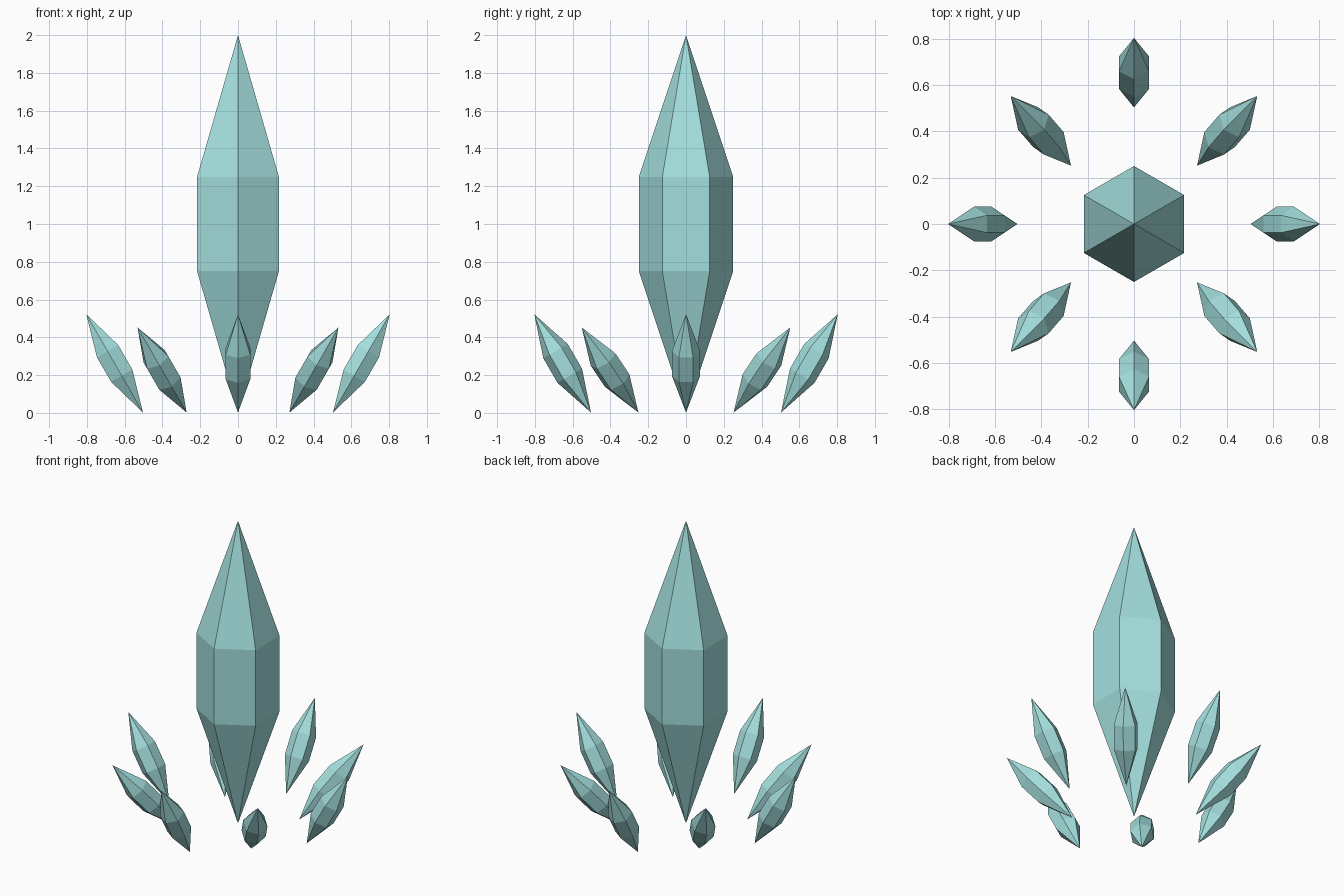
import bpy
import bmesh
from math import radians
from mathutils import Vector, Euler

cube = bpy.data.objects.get("Cube")
if cube:
    bpy.data.objects.remove(cube)

# Single crystal colour
teal = bpy.data.materials.new("pale_teal")
teal.use_nodes = True
colour = (0.37, 0.74, 0.73, 1)
teal.diffuse_color = colour
teal.node_tree.nodes["Principled BSDF"].inputs["Base Color"].default_value = colour


def crystal(name, base, size, rotation=(0, 0, 0)):
    """Six-sided prism with a long point at each end, rooted at its lower tip."""
    bm = bmesh.new()
    bmesh.ops.create_cone(bm, cap_ends=True, segments=6,
                          radius1=0.25, radius2=0.25, depth=0.5)
    caps = [f for f in bm.faces if len(f.verts) == 6]
    for tip in bmesh.ops.poke(bm, faces=caps)["verts"]:
        tip.co = (0, 0, 1 if tip.co.z > 0 else -1)
    bmesh.ops.translate(bm, verts=bm.verts, vec=(0, 0, 1))
    bmesh.ops.scale(bm, verts=bm.verts, vec=(size, size, size))
    bmesh.ops.recalc_face_normals(bm, faces=bm.faces)
    mesh = bpy.data.meshes.new(name)
    bm.to_mesh(mesh)
    bm.free()
    mesh.materials.append(teal)
    obj = bpy.data.objects.new(name, mesh)
    obj.location = Vector(base)
    obj.rotation_euler = Euler(rotation)
    bpy.context.collection.objects.link(obj)


# Tall central crystal
crystal("main_crystal", (0, 0, 0), 1)

# Ring of eight small crystals leaning outwards
sides = {-1: "right", 0: "", 1: "left"}
ends = {-1: "front", 0: "", 1: "back"}
lean = radians(30)
for sx in sides:
    for sy in ends:
        if sx == 0 and sy == 0:
            continue
        diagonal = sx != 0 and sy != 0
        x, y = (0.272, 0.252) if diagonal else (0.503, 0.503)
        label = "_".join(w for w in (ends[sy], sides[sx], "shard") if w)
        crystal(label, (sx * x, sy * y, 0.002), 0.3, (-sy * lean, sx * lean, 0))
